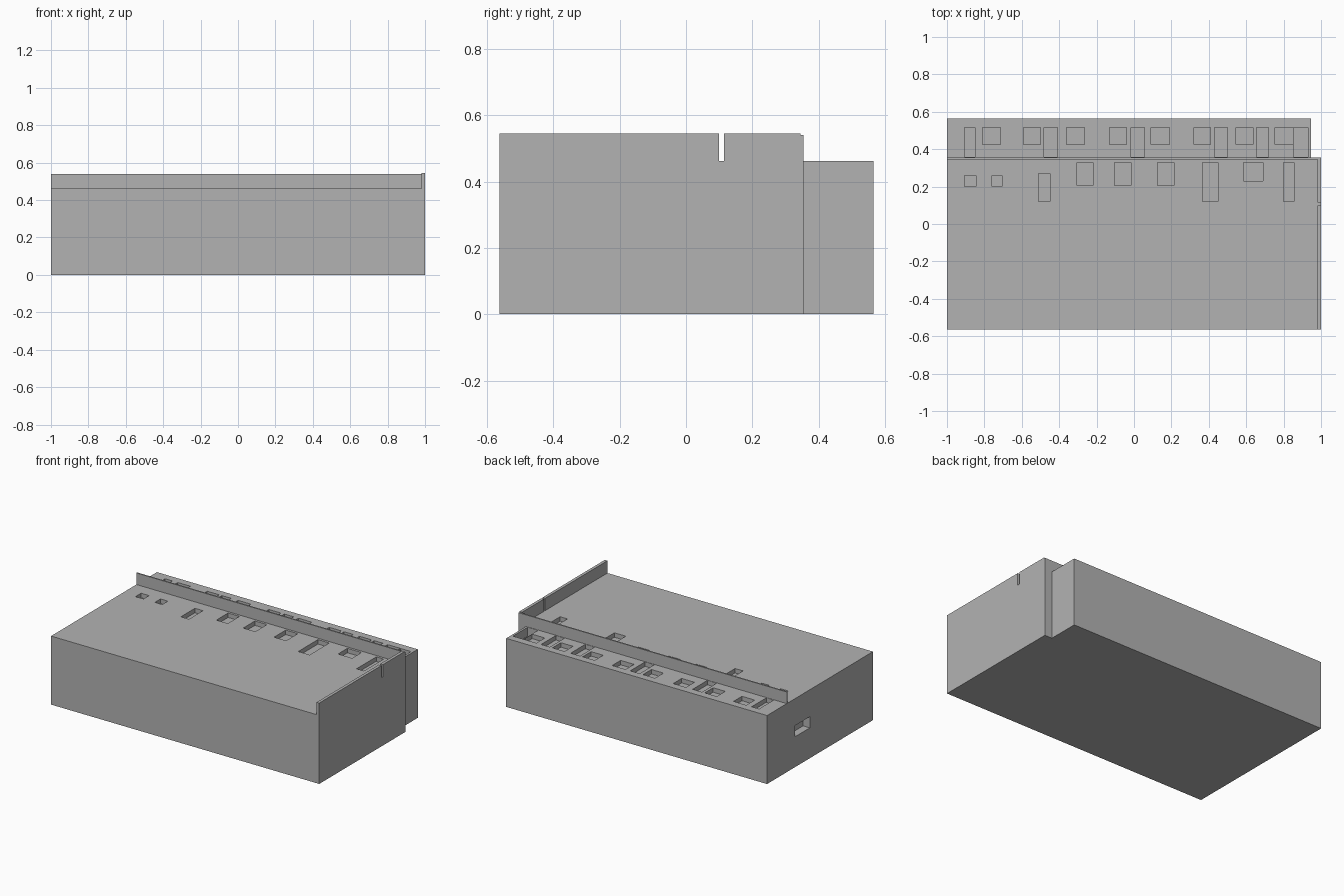
import bpy, bmesh

cube = bpy.data.objects.get("Cube")
if cube:
    bpy.data.objects.remove(cube, do_unlink=True)

ROOF, STEP = 0.462, 0.355      # roof height, and y of the rear step
BACK, FRONT = 0.565, -0.563

grey = bpy.data.materials.new("plain grey")
grey.use_nodes = True
colour = (0.45, 0.45, 0.45, 1)
grey.diffuse_color = colour
grey.node_tree.nodes["Principled BSDF"].inputs["Base Color"].default_value = colour


def add_box(bm, x, y, z):
    """Add a box spanning the given (low, high) ranges."""
    corners = bmesh.ops.create_cube(bm, size=1)["verts"]
    for v in corners:
        v.co = [r[0] if c < 0 else r[1] for c, r in zip(v.co, (x, y, z))]


def finish(bm, name):
    bmesh.ops.recalc_face_normals(bm, faces=bm.faces)
    mesh = bpy.data.meshes.new(name)
    bm.to_mesh(mesh)
    bm.free()
    mesh.materials.append(grey)
    obj = bpy.data.objects.new(name, mesh)
    bpy.context.collection.objects.link(obj)
    return obj


# Main block: footprint with a notched rear corner, extruded up
bm = bmesh.new()
outline = [(-1, FRONT), (1, FRONT), (1, STEP), (0.945, STEP), (0.945, BACK), (-1, BACK)]
base = bm.faces.new([bm.verts.new((x, y, 0)) for x, y in outline])
top = bmesh.ops.extrude_face_region(bm, geom=[base])["geom"]
for v in top:
    if isinstance(v, bmesh.types.BMVert):
        v.co.z = ROOF
block = finish(bm, "main_block")

# Recess cutters
bm = bmesh.new()


def pocket(x0, x1, y0, y1, depth=0.03):
    add_box(bm, (x0, x1), (y0, y1), (ROOF - depth, ROOF + 0.1))


# Rear ledge: short pockets, then long ones reaching the wall
for x0, x1 in [(-.81, -.715), (-.59, -.5), (-.36, -.265), (-.13, -.04),
               (.09, .19), (.32, .41), (.545, .635), (.755, .85)]:
    pocket(x0, x1, 0.425, 0.515)
for x0, x1 in [(-.905, -.85), (-.48, -.41), (-.015, .055), (.43, .5), (.655, .72)]:
    pocket(x0, x1, 0.358, 0.515)
pocket(0.852, 0.93, 0.358, 0.515, 0.06)

# Roof pockets in front of the wall
for x0, x1, y0, y1 in [(-.905, -.845, .2, .26), (-.76, -.705, .2, .26),
                       (-.51, -.45, .12, .27), (-.305, -.22, .205, .33),
                       (-.105, -.015, .205, .33), (.125, .215, .205, .33),
                       (.365, .45, .12, .33), (.585, .69, .23, .33),
                       (.8, .855, .12, .33)]:
    pocket(x0, x1, y0, y1)

# Niche in the right side
add_box(bm, (-1.1, -0.95), (0.11, 0.265), (0.205, 0.28))
cutter = finish(bm, "recess_cutter")
cutter.hide_render = True
cutter.hide_viewport = True
cutter.display_type = 'WIRE'

cut = block.modifiers.new("recesses", 'BOOLEAN')
cut.operation = 'DIFFERENCE'
cut.solver = 'EXACT'
cut.object = cutter

# Thin wall along the rear step
bm = bmesh.new()
add_box(bm, (-1, 1), (STEP - 0.009, STEP), (ROOF, 0.54))
finish(bm, "rear_wall")

# Side wall, split by a narrow slot
bm = bmesh.new()
for y in [(FRONT, 0.1), (0.115, STEP - 0.009)]:
    add_box(bm, (0.98, 1), y, (ROOF, 0.545))
finish(bm, "side_wall")
